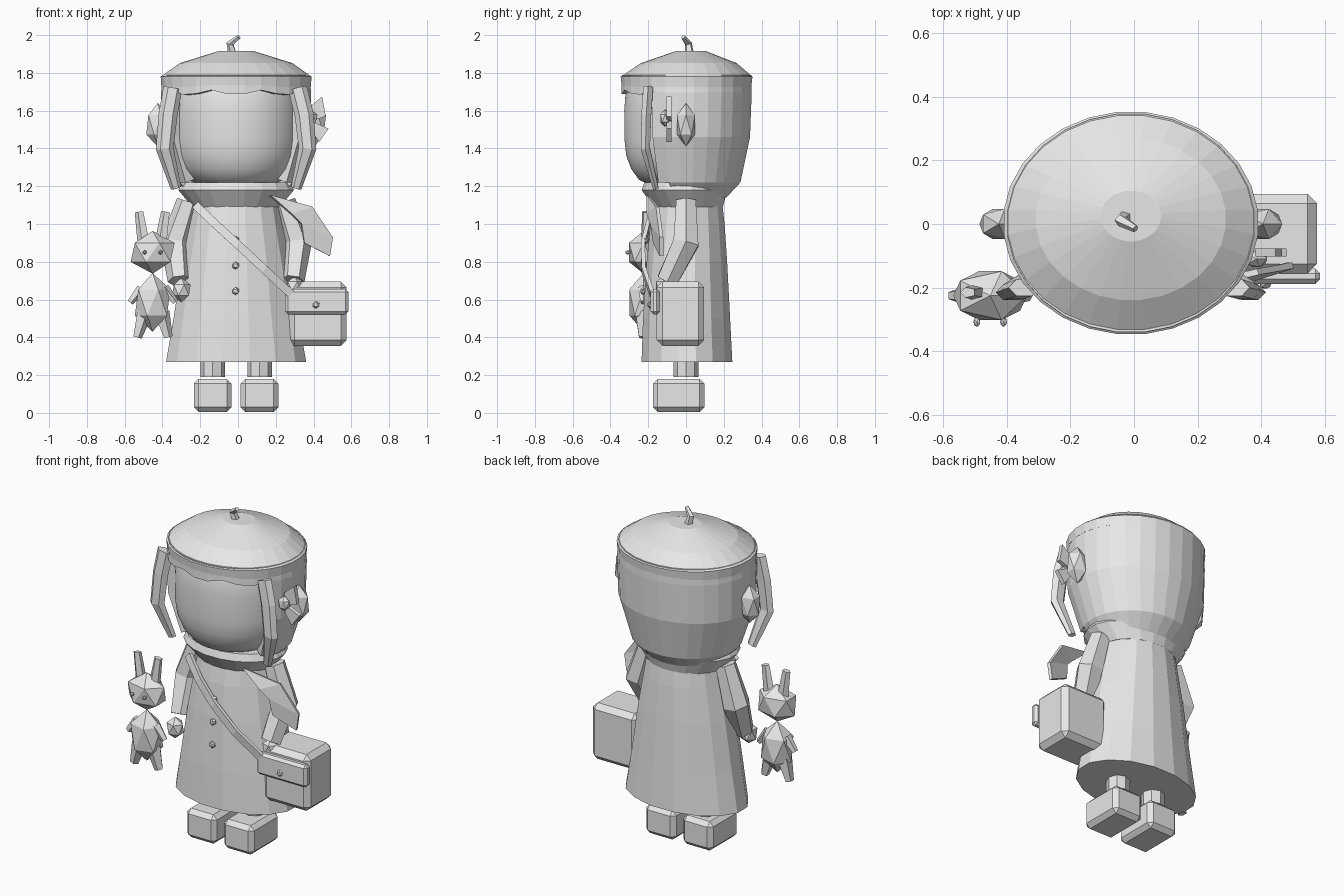
import bpy, bmesh, math
from mathutils import Vector

if "Cube" in bpy.data.objects:
    bpy.data.objects.remove(bpy.data.objects["Cube"])

grey = bpy.data.materials.new("plain_grey")
grey.diffuse_color = (0.8, 0.8, 0.8, 1)
grey.use_nodes = True
grey.node_tree.nodes["Principled BSDF"].inputs["Base Color"].default_value = grey.diffuse_color


def finish(bm, name, smooth=False):
    bmesh.ops.recalc_face_normals(bm, faces=bm.faces)
    me = bpy.data.meshes.new(name)
    bm.to_mesh(me)
    bm.free()
    me.materials.append(grey)
    for p in me.polygons:
        p.use_smooth = smooth
    ob = bpy.data.objects.new(name, me)
    bpy.context.collection.objects.link(ob)
    return ob


def skin(bm, rings, caps=True):
    """Bridge equal-length rings of verts with quads."""
    n = len(rings[0])
    for a, b in zip(rings, rings[1:]):
        for i in range(n):
            j = (i + 1) % n
            bm.faces.new((a[i], a[j], b[j], b[i]))
    if caps:
        bm.faces.new(rings[0][::-1])
        bm.faces.new(rings[-1])


def lathe(name, profile, n, cx=-0.01, phase=0.5, smooth=False, caps=True, wave=None, cut=None):
    """Elliptical loft; profile rows are (z, rx, ry, cy)."""
    bm = bmesh.new()
    rings = []
    for k, (z, rx, ry, cy) in enumerate(profile):
        ring = []
        for i in range(n):
            a = 2 * math.pi * (i + phase) / n - math.pi / 2
            dz = wave(k, a) if wave else 0
            ring.append(bm.verts.new((cx + rx * math.cos(a), cy + ry * math.sin(a), z + dz)))
        rings.append(ring)
    skin(bm, rings, caps)
    if cut:
        gone = [f for f in bm.faces if cut(f.calc_center_median())]
        bmesh.ops.delete(bm, geom=gone, context='FACES')
    return finish(bm, name, smooth)


def limb(name, pts, radii, n=6, flat=1.0):
    """Tapered tube along a short path; flat squashes its depth."""
    bm = bmesh.new()
    pts = [Vector(p) for p in pts]
    rings = []
    for k, p in enumerate(pts):
        t = (pts[min(k + 1, len(pts) - 1)] - pts[max(k - 1, 0)]).normalized()
        u = t.cross(Vector((0, 1, 0))).normalized()
        v = t.cross(u)
        rings.append([bm.verts.new(p + radii[k] * (u * math.cos(2 * math.pi * i / n)
                      + v * flat * math.sin(2 * math.pi * i / n))) for i in range(n)])
    skin(bm, rings)
    return finish(bm, name)


def ball(name, loc, size, sub=1):
    bm = bmesh.new()
    bmesh.ops.create_icosphere(bm, subdivisions=sub, radius=1)
    for v in bm.verts:
        v.co = Vector([c * s + l for c, s, l in zip(v.co, size, loc)])
    return finish(bm, name)


def box(name, lo, hi, bevel):
    bm = bmesh.new()
    bmesh.ops.create_cube(bm, size=1)
    for v in bm.verts:
        v.co = Vector([l + (c + 0.5) * (h - l) for c, l, h in zip(v.co, lo, hi)])
    bmesh.ops.bevel(bm, geom=bm.edges[:], offset=bevel, segments=1, affect='EDGES')
    return finish(bm, name)


def plate(name, polys, thick):
    """Thin sheet made of one or more polygons given as (x, y, z)."""
    bm = bmesh.new()
    for poly in polys:
        bm.faces.new([bm.verts.new(p) for p in poly])
    bmesh.ops.remove_doubles(bm, verts=bm.verts, dist=0.001)
    ob = finish(bm, name)
    m = ob.modifiers.new("thickness", 'SOLIDIFY')
    m.thickness, m.offset = thick, 0
    return ob


# Coat and flared collar
lathe("coat", [(0.27, .378, .245, .005), (0.5, .338, .235, .003), (0.8, .29, .217, .005),
               (1.0, .25, .2, .008), (1.14, .225, .18, .012)], 16)
lathe("collar", [(1.09, .235, .185, .012), (1.18, .31, .23, -.008), (1.22, .29, .215, -.008)], 20)

# Smooth face
lathe("face", [(1.21, .2, .2, 0), (1.235, .25, .25, 0), (1.29, .3, .29, 0), (1.36, .33, .317, 0),
               (1.44, .342, .326, 0), (1.6, .342, .328, 0), (1.68, .335, .322, 0),
               (1.76, .31, .3, 0)], 40, smooth=True)

# Hair shell, open at the front below a wavy fringe
hair = lathe("hair", [(1.14, .245, .21, .005), (1.22, .315, .285, .005), (1.46, .395, .338, .003),
                      (1.695, .4, .347, .003), (1.79, .39, .345, .003)], 28, caps=False,
             wave=lambda k, a: .014 * math.sin(9 * a) if k == 3 and math.sin(a) < -.4 else 0,
             cut=lambda c: c.y < -.17 and c.z < 1.69 or c.y < -.1 and c.z < 1.2)
m = hair.modifiers.new("thickness", 'SOLIDIFY')
m.thickness, m.offset = 0.055, -1

# Hat and stem
lathe("hat", [(1.725, .398, .345, .003), (1.78, .402, .351, .003), (1.852, .3, .255, .015),
              (1.915, .095, .08, .025)], 28)
limb("hat_stem", [(-.025, .02, 1.89), (-.042, .012, 1.955), (.005, -.015, 1.99)], [.025, .02, .012], 5)

# Lower hair knobs at the scalp, legs, shoes, arms
for s, side in ((-1, "left"), (1, "right")):
    ball("ear_" + side, (-.01 + s * .415, 0, 1.525), (.068, .056, .115))
    limb("hair_lock_" + side, [(-.015 + s * .33, -.2, 1.72), (-.01 + s * .36, -.21, 1.58),
                               (-.01 + s * .378, -.215, 1.4), (-.01 + s * .318, -.16, 1.19)],
         [.05, .05, .047, .028], 6, .6)
    lx = -.01 + s * .124
    limb("leg_" + side, [(lx, 0, .19), (lx, 0, .4)], [.065, .065], 8)
    box("shoe_" + side, (lx - .1, -.175, .005), (lx + .1, .097, .18), .025)
    limb("arm_" + side, [(-.01 + s * .255, .0, 1.12), (-.01 + s * .325, .0, .9),
                         (-.01 + s * .3, -.1, .7)], [.06, .078, .062], 6)
ball("hand_left", (-.3, -.17, .65), (.055, .05, .065))
ball("hand_right", (.3, -.12, .67), (.05, .045, .055))

# Bow beside the right ear
plate("bow", [[(.38, -.09, 1.62), (.445, -.09, 1.675), (.465, -.09, 1.57), (.39, -.09, 1.545)],
              [(.39, -.09, 1.545), (.48, -.09, 1.505), (.43, -.09, 1.435), (.385, -.09, 1.5)]], .025)
ball("bow_knot", (.385, -.11, 1.56), (.038, .03, .045))

# Scarf tail folding out from the collar
plate("scarf_tail", [[(.17, -.2, 1.15), (.39, -.15, 1.09), (.285, -.2, 1.05)],
                     [(.285, -.2, 1.05), (.39, -.15, 1.09), (.5, -.13, .93), (.335, -.18, 1.0)],
                     [(.335, -.18, 1.0), (.5, -.13, .93), (.485, -.13, .83), (.35, -.165, .9)]], .02)

# Shoulder strap
strap_path = [(-.225, -.15, 1.1), (-.12, -.2, 1.0), (.0, -.228, .89), (.14, -.225, .76), (.28, -.18, .63)]
d = Vector((.015, 0, .016))
plate("strap", [[Vector(a) - d, Vector(b) - d, Vector(b) + d, Vector(a) + d]
                for a, b in zip(strap_path, strap_path[1:])], .022)

# Bag
box("bag", (.268, -.155, .355), (.575, .095, .695), .03)
box("bag_flap", (.25, -.188, .522), (.585, -.14, .655), .015)
ball("bag_clasp", (.413, -.19, .572), (.02, .015, .02))

# Coat buttons
for z, y in ((.915, -.212), (.78, -.222), (.645, -.228)):
    ball("button", (-.012, y, z), (.021, .015, .021))

# Toy rabbit
bx, by = -.452, -.225
ball("toy_head", (bx, by, .85), (.13, .09, .113))
ball("toy_body", (bx, by, .585), (.105, .088, .155))
for s, side in ((-1, "left"), (1, "right")):
    limb("toy_ear_" + side, [(bx + s * .045, by + .01, .9), (bx + s * .07, by + .01, 1.065)],
         [.035, .025], 5, .7)
    limb("toy_leg_" + side, [(bx + s * .045, by, .53), (bx + s * .082, by, .4)], [.045, .025], 5)
    limb("toy_arm_" + side, [(bx + s * .06, by, .66), (bx + s * .12, by, .585)], [.03, .018], 5)
    ball("toy_eye_" + side, (bx + s * .042, by - .083, .85), (.012, .016, .012))
